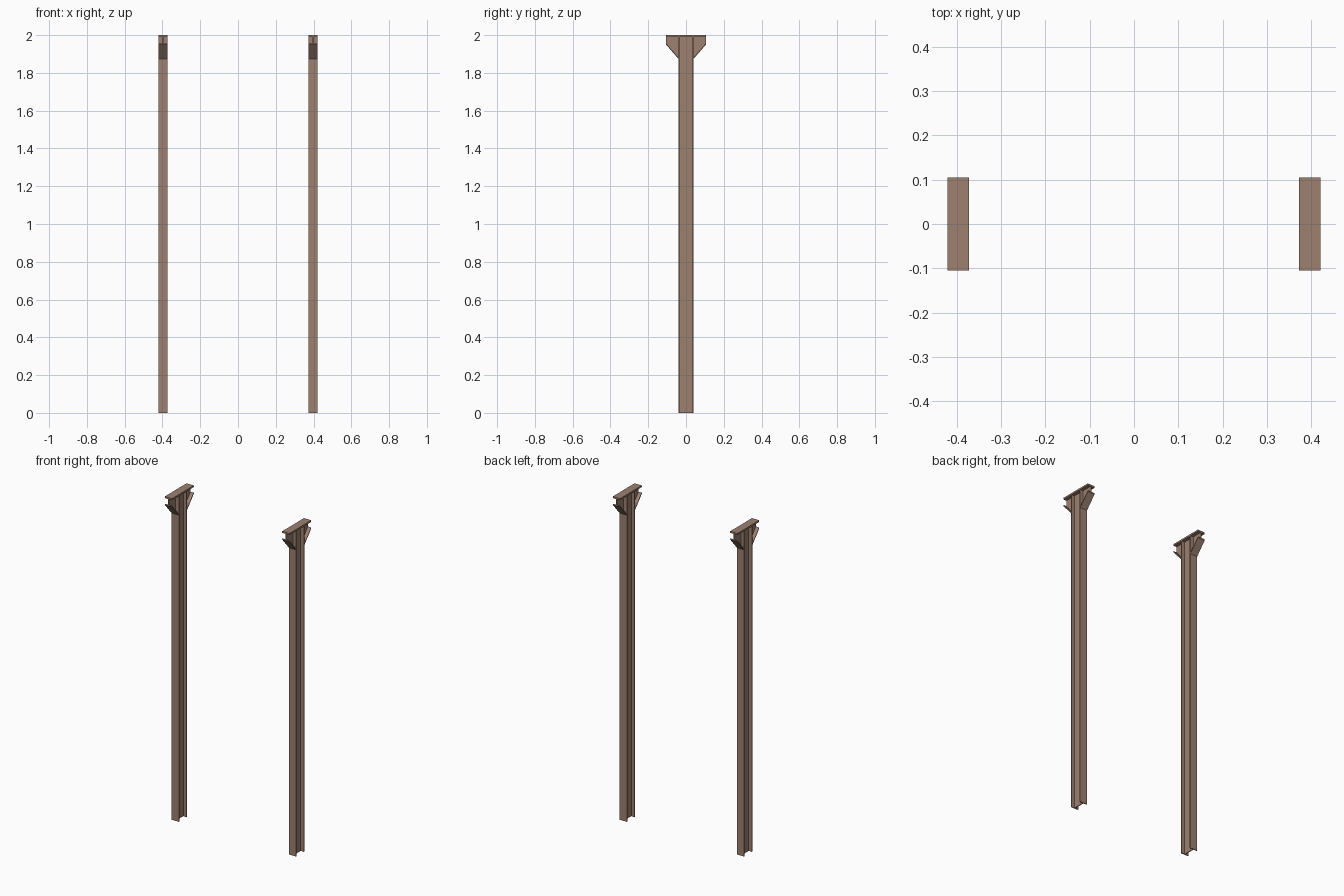
import bpy, bmesh
from mathutils import Vector

if "Cube" in bpy.data.objects:
    bpy.data.objects.remove(bpy.data.objects["Cube"])

# One steel colour for everything
steel = bpy.data.materials.new("brown steel")
steel.diffuse_color = (0.34, 0.22, 0.16, 1)
steel.use_nodes = True
steel.node_tree.nodes["Principled BSDF"].inputs["Base Color"].default_value = steel.diffuse_color

X, HALF_W = 0.397, 0.0245      # column position, half flange width
DEPTH, REACH = 0.04, 0.105     # half column depth, half cap length
T, CAP = 0.005, 0.01           # plate thickness, cap thickness
TOP = 2.0 - CAP


def prism(name, profile, axis_vec):
    """Extrude a closed planar profile along a vector."""
    bm = bmesh.new()
    face = bm.faces.new([bm.verts.new(p) for p in profile])
    out = bmesh.ops.extrude_face_region(bm, geom=[face], use_keep_orig=True)
    verts = [v for v in out["geom"] if isinstance(v, bmesh.types.BMVert)]
    bmesh.ops.translate(bm, verts=verts, vec=Vector(axis_vec))
    bmesh.ops.recalc_face_normals(bm, faces=bm.faces[:])
    mesh = bpy.data.meshes.new(name)
    bm.to_mesh(mesh)
    bm.free()
    mesh.materials.append(steel)
    obj = bpy.data.objects.new(name, mesh)
    bpy.context.collection.objects.link(obj)
    return obj


def side_plate(name, x, half_w, yz):
    """Plate with a y-z outline, spread evenly about x."""
    return prism(name, [(x - half_w, y, z) for y, z in yz], (2 * half_w, 0, 0))


for side, sx in (("left", -1), ("right", 1)):
    x = sx * X
    # I-beam column
    w, t, d, f = HALF_W, T / 2, DEPTH, DEPTH - T
    half = [(w, -d), (w, -f), (t, -f), (t, f), (w, f), (w, d)]
    outline = half + [(-a, b) for a, b in reversed(half)]
    prism(f"{side}_column", [(x + a, b, 0) for a, b in outline], (0, 0, TOP))

    # Cap plate
    side_plate(f"{side}_cap_plate", x, HALF_W,
               [(-REACH, TOP), (REACH, TOP), (REACH, 2), (-REACH, 2)])

    # Haunch brackets: central web and sloping flange
    for end, sy in (("front", -1), ("back", 1)):
        side_plate(f"{side}_{end}_bracket_web", x, T / 2,
                   [(sy * DEPTH, 1.88), (sy * REACH, 1.954),
                    (sy * REACH, TOP), (sy * DEPTH, TOP)])
        side_plate(f"{side}_{end}_bracket_flange", x, HALF_W,
                   [(sy * DEPTH, 1.874), (sy * REACH, 1.949),
                    (sy * REACH, 1.956), (sy * DEPTH, 1.881)])
